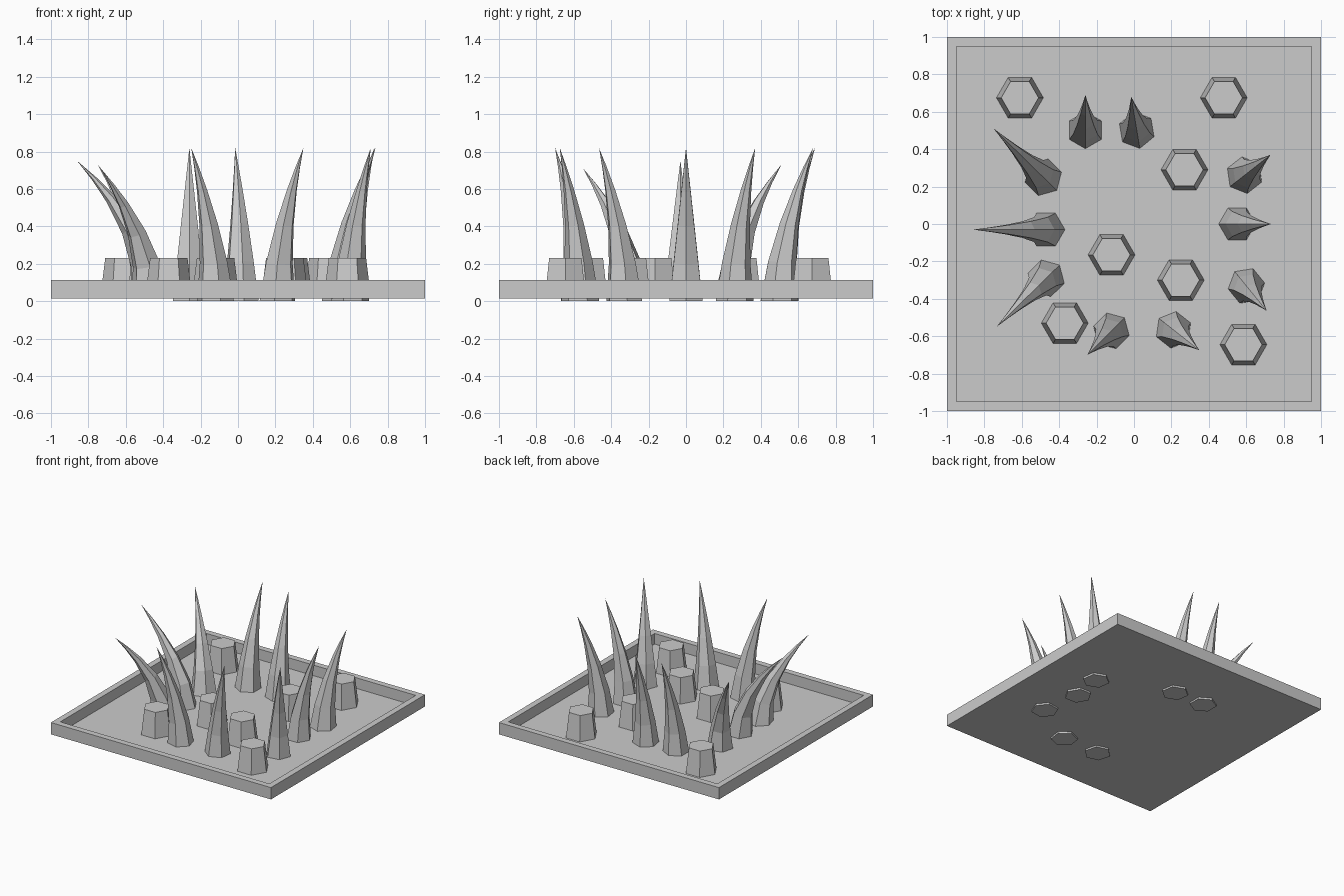
import bpy, bmesh, math
from mathutils import Vector

cube = bpy.data.objects.get("Cube")
if cube:
    bpy.data.objects.remove(cube, do_unlink=True)

grey = bpy.data.materials.new("plain_grey")
grey.use_nodes = True
colour = (0.6, 0.6, 0.6, 1)
grey.diffuse_color = colour
grey.node_tree.nodes["Principled BSDF"].inputs["Base Color"].default_value = colour

FLOOR = 0.025
UNDER = 0.015


def add_object(name, bm):
    bmesh.ops.recalc_face_normals(bm, faces=bm.faces)
    mesh = bpy.data.meshes.new(name)
    bm.to_mesh(mesh)
    bm.free()
    mesh.materials.append(grey)
    obj = bpy.data.objects.new(name, mesh)
    bpy.context.collection.objects.link(obj)
    return obj


def square(bm, half, z):
    return [bm.verts.new((sx * half, sy * half, z))
            for sx, sy in ((-1, -1), (1, -1), (1, 1), (-1, 1))]


def bridge(bm, a, b):
    n = len(a)
    for i in range(n):
        bm.faces.new((a[i], a[(i + 1) % n], b[(i + 1) % n], b[i]))


# Shallow square tray: loops run from the underside, over the rim, to the floor
def tray():
    bm = bmesh.new()
    profile = ((0.95, UNDER), (1, UNDER), (1, 0.112), (0.95, 0.112), (0.95, FLOOR))
    loops = [square(bm, half, z) for half, z in profile]
    for a, b in zip(loops, loops[1:]):
        bridge(bm, a, b)
    bm.faces.new(loops[0])
    bm.faces.new(loops[-1])
    add_object("tray", bm)


# Tapered six-sided peg
def peg(name, x, y):
    bm = bmesh.new()
    rings = [[bm.verts.new((x + r * math.cos(i * math.pi / 3),
                            y + r * math.sin(i * math.pi / 3), z)) for i in range(6)]
             for r, z in ((0.126, FLOOR - 0.005), (0.1, 0.23))]
    bridge(bm, *rings)
    for ring in rings:
        bm.faces.new(ring)
    add_object(name, bm)


# Six-sided spike that curves outward from its base to a sharp tip
def spike(name, base, tip, bottom, top, bend):
    bm = bmesh.new()
    start = Vector((*base, bottom))
    lean = Vector((tip[0] - base[0], tip[1] - base[1], 0))
    reach, height = lean.length, top - bottom
    out = lean.normalized()
    side = Vector((-out.y, out.x, 0))
    rings = []
    for t in (0, 0.25, 0.5, 0.72, 0.87):
        centre = start + out * reach * t ** bend + Vector((0, 0, height * t))
        tilt = math.atan(bend * reach / height * t ** (bend - 1)) if t else 0
        across = out * math.cos(tilt) - Vector((0, 0, math.sin(tilt)))
        radius = 0.102 * (1 - t)
        rings.append([bm.verts.new(centre + radius * (across * math.cos(k * math.pi / 3)
                                                      + side * math.sin(k * math.pi / 3)))
                      for k in range(6)])
    for a, b in zip(rings, rings[1:]):
        bridge(bm, a, b)
    point = bm.verts.new((*tip, top))
    last = rings[-1]
    for i in range(6):
        bm.faces.new((last[i], last[(i + 1) % 6], point))
    bm.faces.new(rings[0])
    add_object(name, bm)


tray()

pegs = ((-0.61, 0.675), (0.48, 0.675), (0.27, 0.29), (-0.12, -0.165),
        (0.25, -0.3), (-0.37, -0.53), (0.585, -0.645))
for i, (x, y) in enumerate(pegs, 1):
    peg(f"peg_{i}", x, y)

# Upright spikes pass just through the tray floor
upright = (((-0.26, 0.5), (-0.26, 0.69)), ((0.015, 0.5), (-0.015, 0.68)),
           ((0.59, 0.26), (0.73, 0.37)), ((0.55, 0), (0.735, 0)),
           ((0.6, -0.33), (0.71, -0.465)), ((0.21, -0.565), (0.35, -0.675)),
           ((-0.12, -0.57), (-0.25, -0.7)))
for i, (base, tip) in enumerate(upright, 1):
    spike(f"upright_spike_{i}", base, tip, 0, 0.82, 1.8)

# Strongly bent spikes on the right side
bent = (((-0.485, 0.25), (-0.75, 0.51), 0.73), ((-0.47, -0.03), (-0.86, -0.03), 0.75),
        ((-0.47, -0.29), (-0.735, -0.55), 0.71))
for i, (base, tip, top) in enumerate(bent, 1):
    spike(f"bent_spike_{i}", base, tip, 0.02, top, 1.9)
